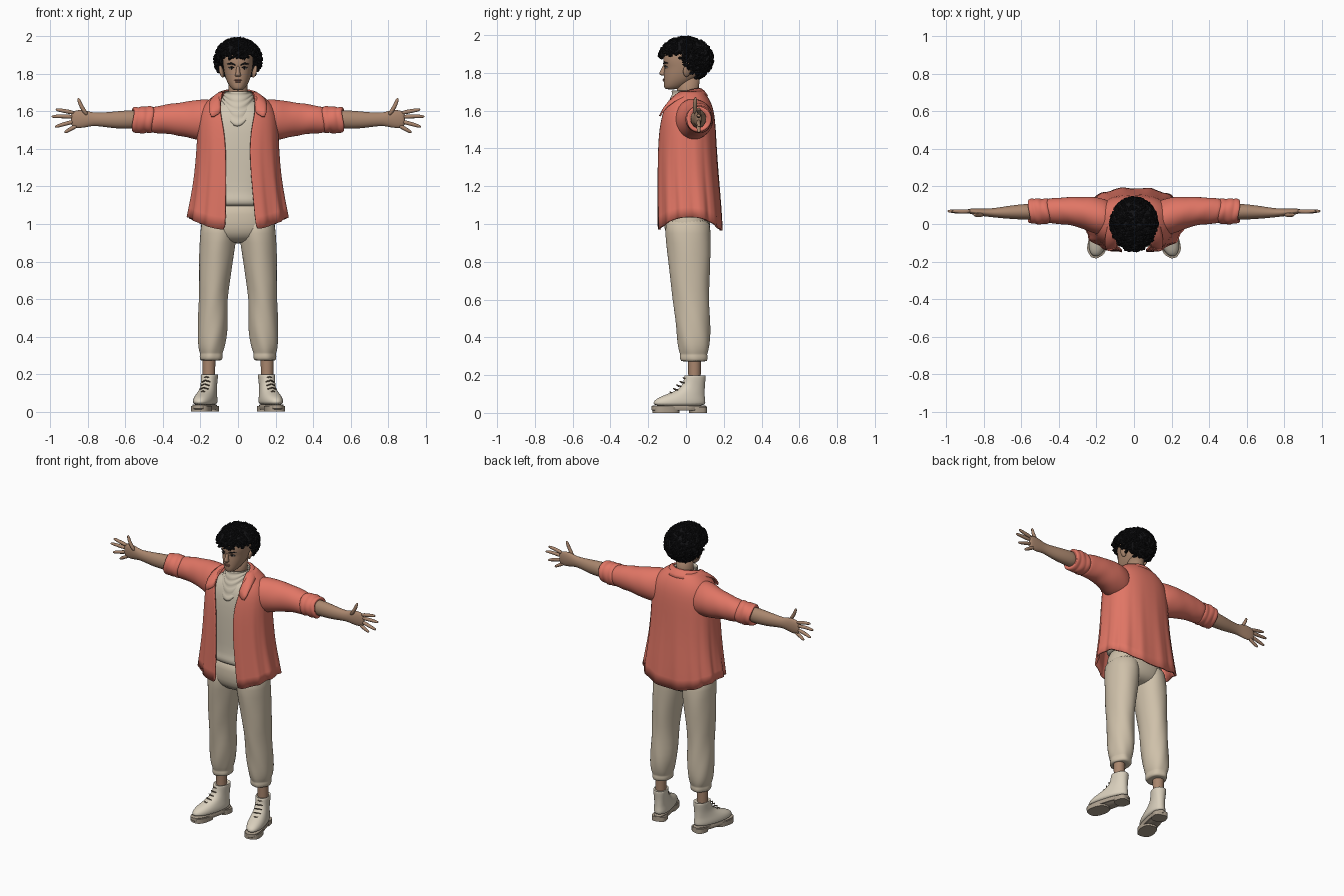
import bpy, bmesh, random
from math import sin, cos, pi, radians, asin
from mathutils import Vector, Matrix

random.seed(4)
if "Cube" in bpy.data.objects:
    bpy.data.objects.remove(bpy.data.objects["Cube"])


def paint(name, *rgb):
    m = bpy.data.materials.new(name)
    m.use_nodes = True
    m.diffuse_color = (*rgb, 1)
    bsdf = m.node_tree.nodes["Principled BSDF"]
    bsdf.inputs["Base Color"].default_value = (*rgb, 1)
    bsdf.inputs["Roughness"].default_value = 0.9
    return m


CORAL = paint("coral cloth", 0.75, 0.18, 0.13)
CREAM = paint("cream cloth", 0.64, 0.57, 0.45)
BEIGE = paint("beige trousers", 0.62, 0.53, 0.40)
SKIN = paint("skin", 0.40, 0.24, 0.155)
LIP = paint("lips", 0.30, 0.14, 0.10)
BLACK = paint("black hair", 0.006, 0.006, 0.007)
BOOT = paint("boot leather", 0.70, 0.63, 0.51)
SOLE = paint("boot sole", 0.42, 0.35, 0.27)
WHITE = paint("eye white", 0.60, 0.55, 0.50)
LACE = paint("dark lace", 0.22, 0.16, 0.11)


def finish(name, bm, mat, subsurf=0, solid=0, sharp=45, recalc=True):
    if recalc:
        bmesh.ops.recalc_face_normals(bm, faces=bm.faces)
    me = bpy.data.meshes.new(name)
    bm.to_mesh(me)
    bm.free()
    me.materials.append(mat)
    me.shade_smooth()
    me.set_sharp_from_angle(angle=radians(sharp))
    ob = bpy.data.objects.new(name, me)
    bpy.context.collection.objects.link(ob)
    if subsurf:
        ob.modifiers.new("soft", "SUBSURF").levels = subsurf
        ob.modifiers["soft"].render_levels = subsurf
    if solid:
        mod = ob.modifiers.new("thickness", "SOLIDIFY")
        mod.thickness, mod.offset = solid, 0
    return ob


def loft(name, rings, mat, closed=True, caps=True, **kw):
    """Skin a row of rings that all have the same point count."""
    bm = bmesh.new()
    rows = [[bm.verts.new(p) for p in r] for r in rings]
    n = len(rows[0])
    for a, b in zip(rows, rows[1:]):
        for i in range(n if closed else n - 1):
            j = (i + 1) % n
            bm.faces.new((a[i], a[j], b[j], b[i]))
    if caps and closed:
        bm.faces.new(rows[0])
        bm.faces.new(rows[-1])
    return finish(name, bm, mat, **kw)


def se(v, n):
    return (1 if v >= 0 else -1) * abs(v) ** (2 / n)


def level(z, hw, front, back, n=2.0, cx=0, seg=32, fold=0, k=7):
    """Horizontal oval ring; angle zero faces the front."""
    cy, ry, pts = (front + back) / 2, (back - front) / 2, []
    for i in range(seg):
        a = 2 * pi * i / seg
        f = 1 + fold * sin(k * a + 23 * z)
        pts.append((cx + hw * f * se(sin(a), n), cy - ry * f * se(cos(a), n), z))
    return pts


def slice_x(x, cz, cy, rz, ry, seg=24, fold=0):
    """Upright oval ring across an outstretched arm."""
    out = []
    for i in range(seg):
        a = 2 * pi * i / seg
        f = 1 + fold * sin(3 * a + 60 * x)
        out.append((x + fold * 0.2 * sin(2 * a), cy + ry * f * cos(a), cz + rz * f * sin(a)))
    return out


def tube(name, path, radii, mat, seg=10, flat=1.0, **kw):
    pts, rings = [Vector(p) for p in path], []
    for i, p in enumerate(pts):
        d = (pts[min(i + 1, len(pts) - 1)] - pts[max(i - 1, 0)]).normalized()
        u = d.cross(Vector((0, 1, 0.01))).normalized()
        v = d.cross(u)
        rings.append([p + radii[i] * (u * cos(2 * pi * s / seg) + v * flat * sin(2 * pi * s / seg))
                      for s in range(seg)])
    return loft(name, rings, mat, **kw)


def ball(name, loc, size, mat, rot=(0, 0, 0)):
    bm = bmesh.new()
    bmesh.ops.create_uvsphere(bm, u_segments=16, v_segments=10, radius=1)
    turn = Matrix.Rotation(rot[2], 4, "Z") @ Matrix.Rotation(rot[1], 4, "Y")
    bm.transform(Matrix.Translation(loc) @ turn @ Matrix.Diagonal((*size, 1)))
    return finish(name, bm, mat, sharp=180)


def mirror(ob):
    """Copy a left part to the right side."""
    ob.name = "left_" + ob.name
    other = ob.copy()
    other.data = ob.data.copy()
    other.name = ob.name.replace("left_", "right_")
    other.data.transform(Matrix.Scale(-1, 4, (1, 0, 0)))
    other.data.flip_normals()
    bpy.context.collection.objects.link(other)


# Undershirt with a gathered hem
shirt = [(1.09, .165, -.115, .11), (1.11, .175, -.128, .12), (1.14, .176, -.13, .12), (1.155, .166, -.12, .115),
         (1.3, .178, -.124, .125), (1.5, .185, -.122, .12), (1.58, .17, -.108, .11), (1.63, .13, -.085, .09), (1.67, .08, -.05, .07)]
loft("undershirt", [level(*s, n=2.4, fold=.012) for s in shirt], CREAM, subsurf=1)

# Draped neck scarf
cowl = []
for i in range(10):
    u, zig, ring = i / 9, .007 * (-1) ** i, []
    for s in range(40):
        a = 2 * pi * s / 40
        c = cos(a)
        depth = (.078 + .055 * u if c > 0 else .065 + .02 * u) + zig
        drop = .12 * u * max(0, c) ** 2 + .01 * sin(a + i) * u
        ring.append(((.066 + .03 * u + zig) * sin(a), .01 - depth * c, 1.705 - .06 * u - drop))
    cowl.append(ring)
loft("neck_scarf", cowl, CREAM, caps=False, subsurf=1, solid=.006, sharp=180)

# Open overshirt: rings that start and stop at the front opening
coat = [(.965, .262, -.15, .187, .068, .095), (1.1, .243, -.15, .18, .066, .085), (1.25, .225, -.149, .167, .064, .07),
        (1.4, .214, -.146, .157, .065, .062), (1.5, .21, -.14, .152, .075, .07), (1.58, .203, -.128, .145, .092, .088),
        (1.63, .18, -.112, .132, .095, .092), (1.67, .14, -.088, .112, .09, .09), (1.70, .095, -.05, .085, .08, .08)]
rings = []
for z, hw, front, back, right, left in coat:
    n, ring, loose = 2.4, [], max(0, (1.55 - z) / .6)
    a0 = asin((left / hw) ** (n / 2))
    a1 = 2 * pi - asin((right / hw) ** (n / 2))
    for s in range(73):
        a = a0 + (a1 - a0) * s / 72
        f = 1 + .028 * loose * sin(13 * a + 2 * z) + .012 * loose * sin(29 * a)
        lift = .07 * sin(a) ** 2 * max(0, (1.25 - z) / .28)
        ring.append((hw * f * se(sin(a), n), (front + back) / 2 - (back - front) / 2 * f * se(cos(a), n), z + lift))
    rings.append(ring)
loft("overshirt_body", rings, CORAL, closed=False, subsurf=1, solid=.012, sharp=60)

# Folded collar, from one tip round the neck to the other
half = [((.085, -.122, 1.59), (.145, -.147, 1.555)), ((.098, -.092, 1.655), (.158, -.108, 1.625)),
        ((.092, -.02, 1.70), (.145, -.02, 1.675)), ((.065, .055, 1.715), (.10, .09, 1.68)), ((0, .08, 1.718), (0, .125, 1.675))]
edges = half + [tuple((-x, y, z) for x, y, z in e) for e in half[-2::-1]]
strip = []
for inner, outer in edges:
    a, b = Vector(inner), Vector(outer)
    strip.append([a, (a + b) / 2 + Vector((0, 0, .012)), b])
loft("collar", strip, CORAL, closed=False, subsurf=1, solid=.008, sharp=60)

# Sleeves and rolled cuffs
sleeve = [(.10, 1.55, .025, .10, .09), (.16, 1.555, .035, .111, .10), (.22, 1.555, .048, .108, .098), (.27, 1.557, .06, .096, .086),
          (.32, 1.558, .067, .088, .078), (.36, 1.56, .07, .081, .073), (.40, 1.557, .07, .077, .071), (.44, 1.555, .07, .071, .067), (.48, 1.553, .07, .066, .063)]
mirror(loft("sleeve", [slice_x(*s, fold=.035) for s in sleeve], CORAL, subsurf=1, sharp=180))
cuff = [(.45, .06), (.455, .071), (.475, .074), (.49, .068), (.50, .074), (.52, .073), (.53, .067),
        (.54, .071), (.558, .068), (.563, .06), (.55, .045)]
mirror(loft("rolled_cuff", [slice_x(x, 1.555, .068, r, r * .96, fold=.03) for x, r in cuff], CORAL, subsurf=1, sharp=180))

# Bare forearm and palm
arm = [(.50, 1.557, .066, .05, .045), (.58, 1.557, .065, .05, .042), (.65, 1.554, .063, .046, .037), (.72, 1.556, .06, .038, .028),
       (.77, 1.558, .06, .034, .022), (.80, 1.56, .062, .043, .021), (.84, 1.56, .065, .05, .018), (.875, 1.558, .068, .045, .014), (.89, 1.558, .069, .034, .009)]
mirror(loft("forearm", [slice_x(*s) for s in arm], SKIN, subsurf=1, sharp=180))

# Fingers: base, middle and tip
fingers = {"index_finger": [(.865, 1.59), (.92, 1.602), (.972, 1.61)],
           "middle_finger": [(.87, 1.57), (.935, 1.575), (.994, 1.572)],
           "ring_finger": [(.865, 1.548), (.925, 1.533), (.976, 1.517)],
           "little_finger": [(.85, 1.53), (.89, 1.507), (.925, 1.487)],
           "thumb": [(.80, 1.575), (.836, 1.625), (.852, 1.672)]}
for name, (a, b, c) in fingers.items():
    y = .05 if name == "thumb" else .069
    path = [(a[0], y, a[1]), (b[0], y - .004, b[1]),
            (b[0] * .2 + c[0] * .8, y, b[1] * .2 + c[1] * .8), (c[0], y, c[1])]
    mirror(tube(name, path, [.0125, .0115, .0095, .004], SKIN, subsurf=1, sharp=180))

# Trousers: seat and gathered legs
seat = [(1.13, .155, -.11, .11), (1.05, .183, -.116, .125), (.98, .196, -.118, .132), (.93, .17, -.10, .12), (.895, .09, -.05, .08)]
loft("trouser_seat", [level(*s, n=2.3) for s in seat], BEIGE, subsurf=1, sharp=180)
leg = [(1.05, .10, .095, -.11, .125), (.95, .104, .099, -.112, .132), (.85, .113, .094, -.098, .132), (.7, .126, .083, -.083, .125),
       (.6, .132, .075, -.07, .122), (.5, .134, .08, -.058, .126), (.42, .136, .079, -.05, .13), (.36, .141, .073, -.043, .127),
       (.32, .142, .064, -.034, .118), (.31, .142, .058, -.028, .112), (.30, .142, .062, -.032, .116), (.27, .142, .06, -.03, .114), (.275, .145, .04, .0, .09)]
mirror(loft("trouser_leg", [level(z, hw, f, b, cx=cx, fold=.03, k=5) for z, cx, hw, f, b in leg], BEIGE, subsurf=1, sharp=180))

# Ankles and boots, toes turned outward
mirror(tube("ankle", [(.155, .045, .15), (.155, .045, .35)], [.032, .036], SKIN, seg=20))
turn = Matrix.Translation((.152, .05, 0)) @ Matrix.Rotation(radians(15), 4, "Z")


def footprint(z, grow):
    pts = []
    for s in range(40):
        a = 2 * pi * s / 40
        w = .047 + .011 * max(0, cos(a))
        pts.append((w * grow * se(sin(a), 2.4), -.09 - .15 * grow * se(cos(a), 2.2), z))
    return pts


def boot_part(name, rings, mat, **kw):
    ob = loft(name, rings, mat, **kw)
    ob.data.transform(turn)
    mirror(ob)


boot_part("boot_sole", [footprint(z, g) for z, g in ((.012, .96), (.016, 1), (.036, 1), (.038, .96))], SOLE)
boot_part("boot_heel", [level(z, .046, -.03, .058, n=3) for z in (0, .03)], SOLE)
boot_part("boot_tread", [level(z, .052, -.232, -.09, n=2.6) for z in (0, .03)], SOLE)
upper = [(.034, .053, -.232, .054), (.055, .055, -.232, .054), (.075, .053, -.215, .052), (.092, .048, -.175, .05), (.115, .043, -.11, .05),
         (.14, .041, -.075, .05), (.17, .043, -.062, .053), (.195, .045, -.06, .056), (.202, .042, -.055, .053), (.19, .034, -.045, .045)]
boot_part("boot_upper", [level(*s, n=2.2) for s in upper], BOOT, subsurf=1, sharp=180)
for i in range(5):
    y, z = -.135 + .018 * i, .106 + .019 * i
    ob = tube("boot_lace", [(-.022, y + .014, z - .004), (0, y - .004, z + .004), (.022, y + .014, z - .004)], [.0035] * 3, LACE, seg=6)
    ob.data.transform(turn)
    mirror(ob)

# Head, neck and ears
head = [(1.712, .022, -.108, -.05), (1.722, .036, -.116, -.02), (1.745, .052, -.118, .02), (1.77, .064, -.118, .06), (1.80, .073, -.118, .09),
        (1.83, .078, -.114, .105), (1.845, .08, -.12, .11), (1.88, .083, -.122, .115), (1.92, .078, -.11, .105), (1.95, .055, -.08, .08)]
loft("head", [level(*s, n=2.2) for s in head], SKIN, subsurf=1, sharp=180)
loft("neck", [level(1.62, .058, -.05, .075), level(1.70, .05, -.048, .066), level(1.79, .05, -.045, .075)], SKIN, sharp=180)
mirror(ball("ear", (.088, .005, 1.812), (.011, .021, .034), SKIN, (0, .25, .3)))

# Face details
loft("nose", [level(1.785, .013, -.128, -.10), level(1.79, .017, -.139, -.10), level(1.798, .014, -.144, -.10),
              level(1.82, .009, -.130, -.10), level(1.845, .009, -.121, -.10)], SKIN, subsurf=1, sharp=180)
ball("upper_lip", (0, -.1165, 1.766), (.021, .007, .0045), LIP)
ball("lower_lip", (0, -.1165, 1.758), (.017, .007, .005), LIP)
mirror(ball("eye", (.034, -.1, 1.83), (.014, .010, .0065), WHITE, (0, 0, .25)))
mirror(ball("iris", (.034, -.108, 1.83), (.006, .004, .006), BLACK))
mirror(tube("eyelid", [(.018, -.112, 1.832), (.034, -.111, 1.838), (.05, -.1, 1.833)], [.002, .003, .002], BLACK, seg=6))
mirror(tube("eyebrow", [(.014, -.121, 1.847), (.036, -.116, 1.856), (.058, -.096, 1.852)], [.003, .005, .002], BLACK, seg=8, flat=.6))


# Curly hair: a cap below a scatter of faceted tufts
def hairline(p):
    return 1.892 - .125 * min(1, max(0, (p[1] + .035) / .10))


hair_shape = Matrix.Translation((0, -.002, 1.872)) @ Matrix.Diagonal((.119, .138, .112, 1))
bm = bmesh.new()
bmesh.ops.create_icosphere(bm, subdivisions=4, radius=1, matrix=hair_shape)
bmesh.ops.delete(bm, geom=[v for v in bm.verts if v.co.z < hairline(v.co)], context="VERTS")
finish("hair_cap", bm, BLACK, solid=.01)
bm = bmesh.new()
count = 0
while count < 620:
    d = Vector([random.gauss(0, 1) for _ in range(3)]).normalized()
    p = hair_shape @ d
    if p.z < hairline(p) - .008:
        continue
    count += 1
    tilt = Matrix.Rotation(random.uniform(-pi, pi), 4, d) @ d.to_track_quat("X", "Z").to_matrix().to_4x4()
    size = Matrix.Diagonal((random.uniform(.010, .018), .009, random.uniform(.012, .022), 1))
    bmesh.ops.create_icosphere(bm, subdivisions=1, radius=1, matrix=Matrix.Translation(p) @ tilt @ size)
finish("hair_curls", bm, BLACK, sharp=30)
